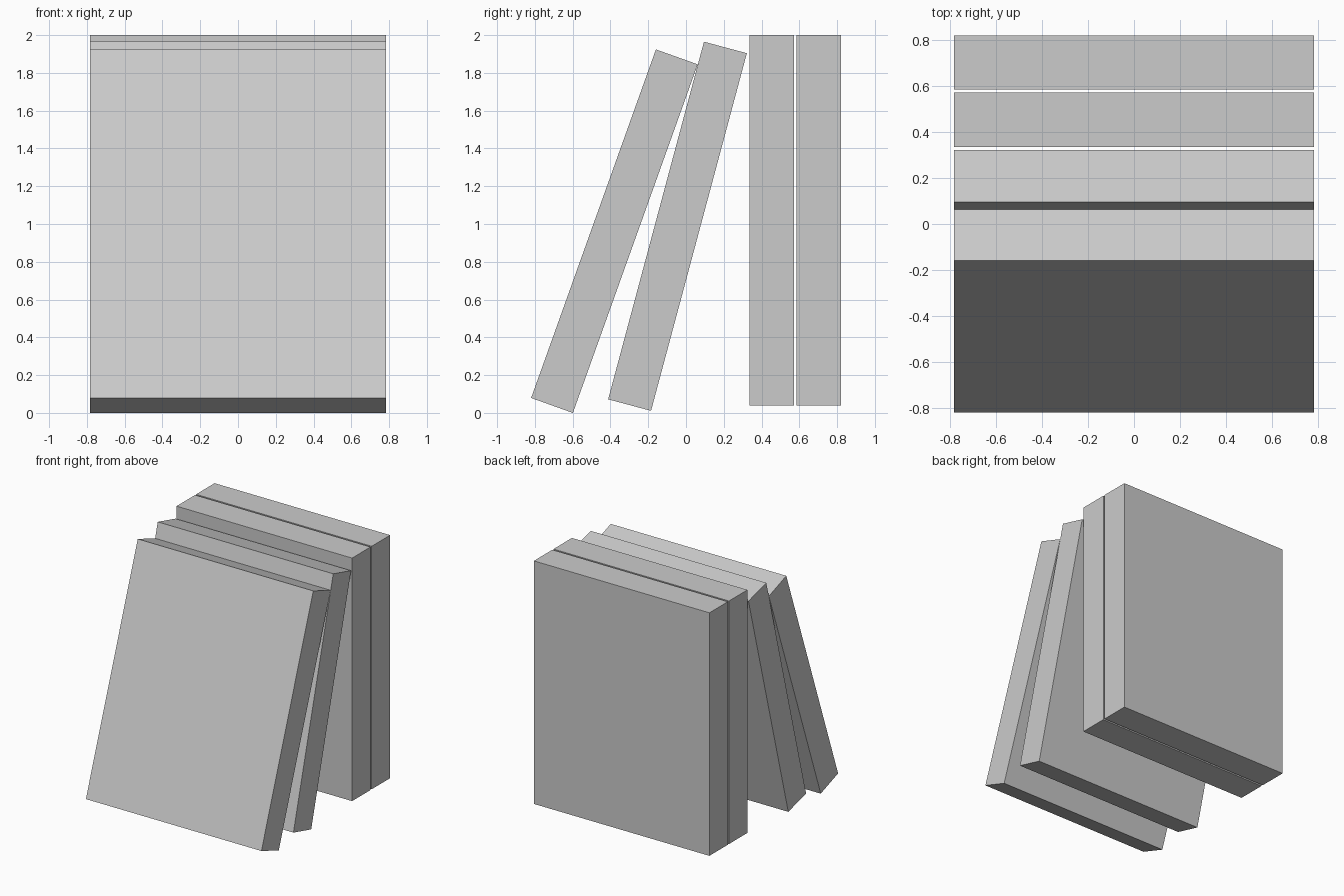
import bpy
from math import radians

if "Cube" in bpy.data.objects:
    bpy.data.objects.remove(bpy.data.objects["Cube"])

WIDTH, THICK, HEIGHT = 1.566, 0.235, 1.96


def book(name, y, z, lean):
    """Plain slab book, leaning back (towards +y) by the given degrees."""
    bpy.ops.mesh.primitive_cube_add(size=1, location=(0, y, z))
    ob = bpy.context.object
    ob.name = name
    ob.data.name = name
    ob.scale = (WIDTH, THICK, HEIGHT)
    ob.rotation_euler.x = radians(-lean)
    return ob


# Two leaning books in front, two upright books behind
for name, y, z, lean in (
    ("front_leaning_book", -0.379, 0.962, 19.7),
    ("second_leaning_book", -0.045, 0.988, 15.0),
    ("inner_upright_book", 0.453, 1.02, 0.0),
    ("back_upright_book", 0.7025, 1.02, 0.0),
):
    book(name, y, z, lean)
